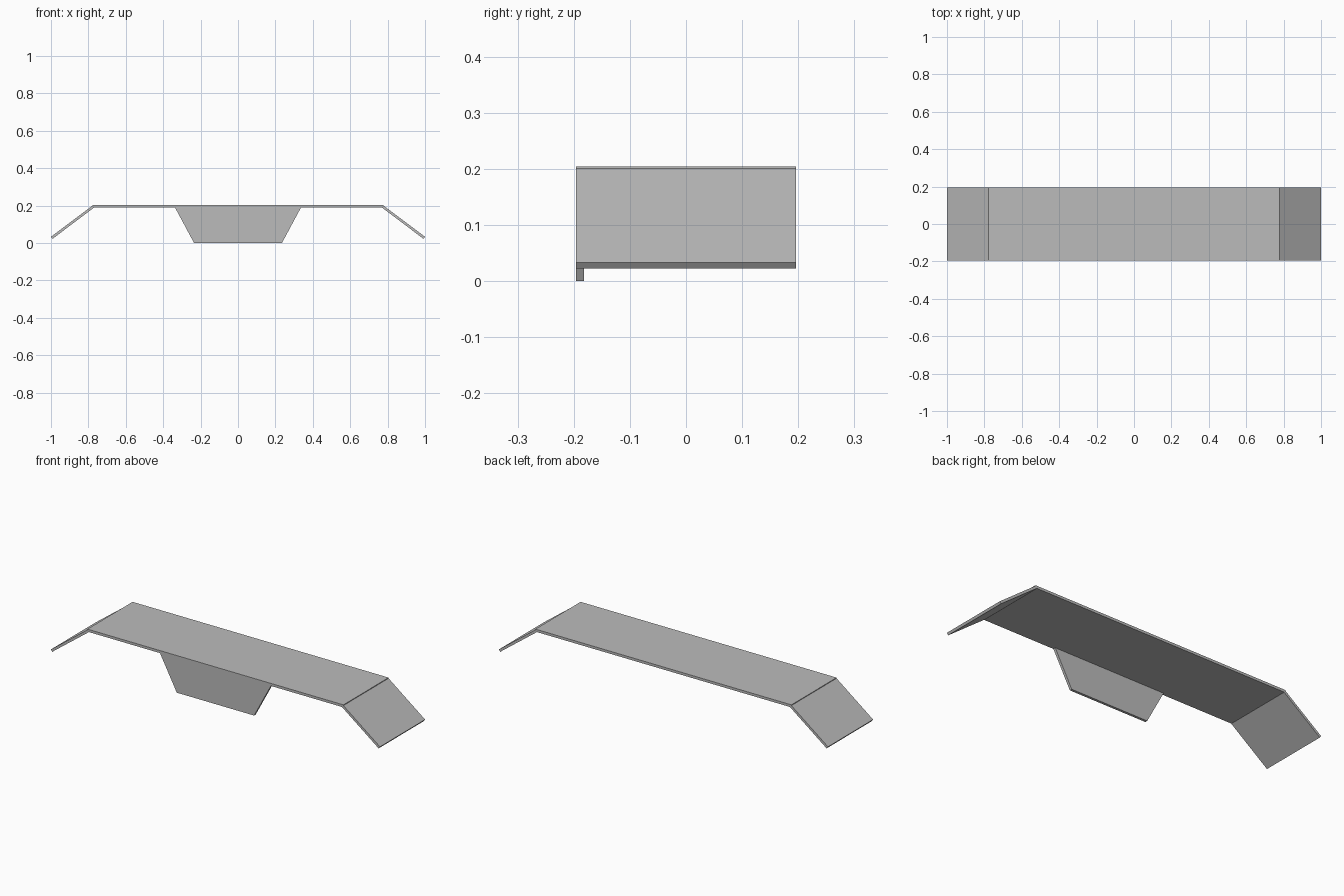
import bpy
import bmesh

cube = bpy.data.objects.get("Cube")
if cube:
    bpy.data.objects.remove(cube, do_unlink=True)

FRONT, BACK, THICK = -0.196, 0.196, 0.014
TOP, HINGE = 0.204, 0.778

grey = bpy.data.materials.new("plain grey")
grey.use_nodes = True
grey.diffuse_color = (0.5, 0.5, 0.5, 1)
grey.node_tree.nodes["Principled BSDF"].inputs["Base Color"].default_value = (0.5, 0.5, 0.5, 1)


def extrude_profile(name, profile, y0, y1):
    """Extrude a front-facing (x, z) outline along y."""
    bm = bmesh.new()
    face = bm.faces.new([bm.verts.new((x, y0, z)) for x, z in profile])
    moved = bmesh.ops.extrude_face_region(bm, geom=[face])["geom"]
    verts = [v for v in moved if isinstance(v, bmesh.types.BMVert)]
    bmesh.ops.translate(bm, vec=(0, y1 - y0, 0), verts=verts)
    bmesh.ops.recalc_face_normals(bm, faces=bm.faces)
    mesh = bpy.data.meshes.new(name)
    bm.to_mesh(mesh)
    bm.free()
    mesh.materials.append(grey)
    obj = bpy.data.objects.new(name, mesh)
    bpy.context.collection.objects.link(obj)
    return obj


# Flat top plate
extrude_profile("top_plate", [(-HINGE, TOP - THICK), (HINGE, TOP - THICK),
                              (HINGE, TOP), (-HINGE, TOP)], FRONT, BACK)

# Sloping end flaps, hinged just under the ends of the plate
for side, name in ((1, "left_flap"), (-1, "right_flap")):
    outline = [(HINGE, 0.2), (1.0, 0.033), (0.992, 0.022), (HINGE - 0.008, 0.189)]
    extrude_profile(name, [(side * x, z) for x, z in outline], FRONT, BACK)

# Tapered front panel hanging from the plate's front edge
extrude_profile("front_panel", [(-0.235, 0), (0.235, 0), (0.337, TOP - THICK),
                                (-0.337, TOP - THICK)], FRONT, FRONT + THICK)
